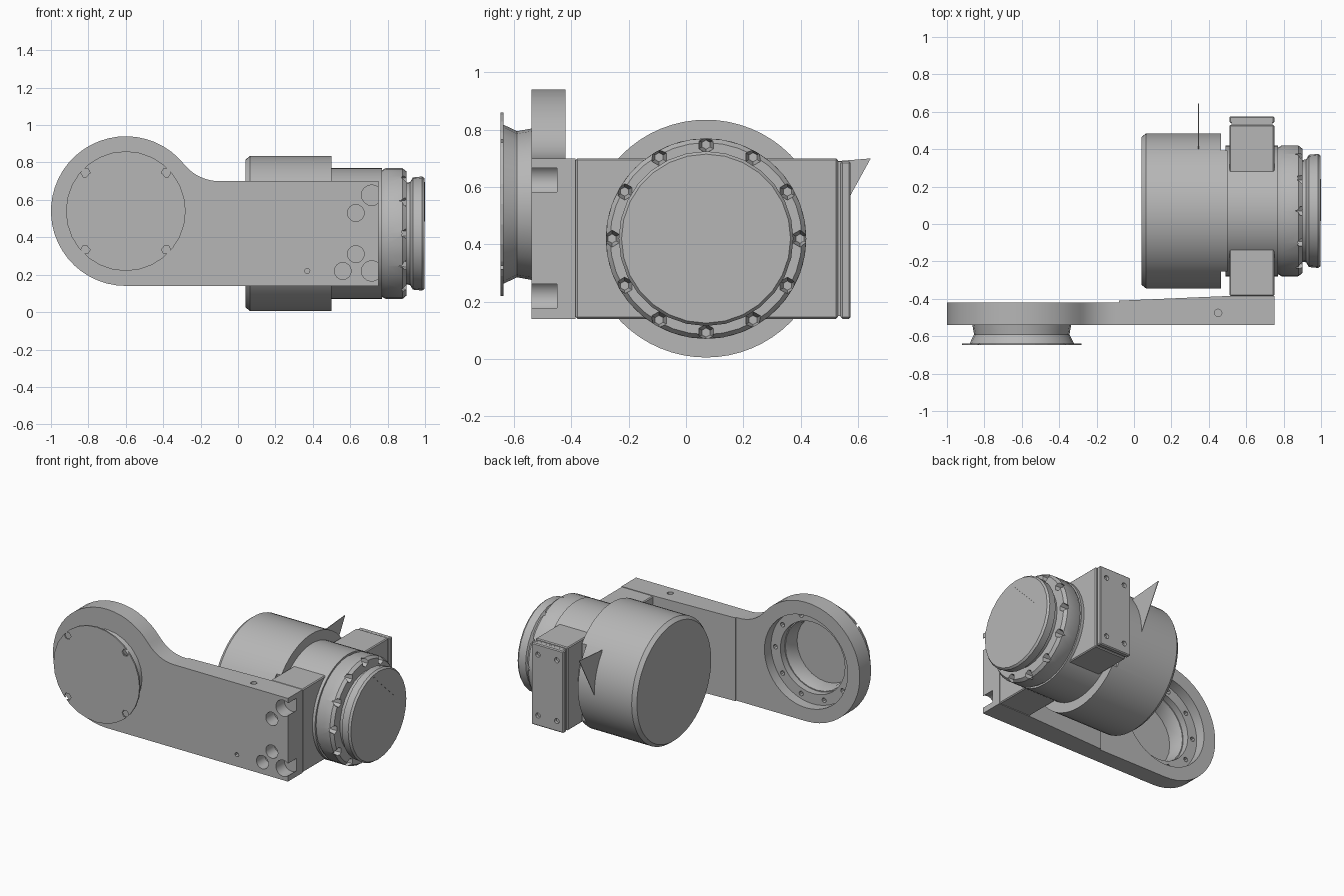
import bpy, bmesh, math
from math import sin, cos, pi, radians
from mathutils import Matrix, Vector

if "Cube" in bpy.data.objects:
    bpy.data.objects.remove(bpy.data.objects["Cube"])

grey = bpy.data.materials.new("machined grey")
grey.use_nodes = True
grey.diffuse_color = (0.47, 0.47, 0.47, 1)
grey.node_tree.nodes["Principled BSDF"].inputs["Base Color"].default_value = (0.47, 0.47, 0.47, 1)

AXIS_X = Matrix.Rotation(pi / 2, 4, 'Y')
AXIS_Y = Matrix.Rotation(-pi / 2, 4, 'X')
HUB = (-0.6, 0, 0.54)
MOTOR = (0, 0.07, 0.42)


def finish(name, bm):
    bmesh.ops.recalc_face_normals(bm, faces=bm.faces)
    mesh = bpy.data.meshes.new(name)
    bm.to_mesh(mesh)
    bm.free()
    mesh.materials.append(grey)
    ob = bpy.data.objects.new(name, mesh)
    bpy.context.collection.objects.link(ob)
    return ob


def activate(ob):
    bpy.ops.object.select_all(action='DESELECT')
    ob.select_set(True)
    bpy.context.view_layer.objects.active = ob


def smooth(ob):
    activate(ob)
    bpy.ops.object.shade_smooth_by_angle(angle=radians(30))


def apply(ob, mod):
    activate(ob)
    bpy.ops.object.modifier_apply(modifier=mod.name)


def cut(ob, bm):
    """Subtract the shapes in bm from ob."""
    cutter = finish("cutter", bm)
    cutter.hide_render = True
    mod = ob.modifiers.new("cut", 'BOOLEAN')
    mod.object = cutter
    mod.solver = 'EXACT'
    apply(ob, mod)
    bpy.data.objects.remove(cutter)


def bevel(ob, width, segments=1):
    mod = ob.modifiers.new("bevel", 'BEVEL')
    mod.width = width
    mod.segments = segments
    mod.limit_method = 'ANGLE'
    apply(ob, mod)


def lathe(bm, centre, axis, profile, seg=48, closed=False):
    """Turn (radius, distance along axis) points about an axis."""
    rings = []
    for r, t in profile:
        n = 1 if r == 0 else seg
        rings.append([bm.verts.new(Vector(centre) + axis @ Vector(
            (r * cos(2 * pi * i / seg), r * sin(2 * pi * i / seg), t))) for i in range(n)])
    pairs = list(zip(rings, rings[1:])) + ([(rings[-1], rings[0])] if closed else [])
    for a, b in pairs:
        for i in range(seg):
            j = (i + 1) % seg
            quad = [a[i % len(a)], a[j % len(a)], b[j % len(b)], b[i % len(b)]]
            bm.faces.new(list(dict.fromkeys(quad)))
    return bm


def rod(bm, centre, axis, r, t0, t1, seg=12, r2=None):
    return lathe(bm, centre, axis, [(0, t0), (r, t0), (r2 or r, t1), (0, t1)], seg)


def box(bm, lo, hi):
    lo, hi = Vector(lo), Vector(hi)
    m = Matrix.Translation((lo + hi) / 2) @ Matrix.Diagonal((*(hi - lo), 1))
    bmesh.ops.create_cube(bm, size=1, matrix=m)
    return bm


def prism(name, points, offset):
    bm = bmesh.new()
    face = bm.faces.new([bm.verts.new(p) for p in points])
    out = bmesh.ops.extrude_face_region(bm, geom=[face])["geom"]
    bmesh.ops.translate(bm, vec=offset, verts=[v for v in out if isinstance(v, bmesh.types.BMVert)])
    return finish(name, bm)


def arc(cx, cz, r, a0, a1, n):
    return [(cx + r * cos(radians(a0 + (a1 - a0) * i / n)), -0.54,
             cz + r * sin(radians(a0 + (a1 - a0) * i / n))) for i in range(n + 1)]


# Arm plate with round hub end and a fillet into the straight part
outline = arc(-0.6, 0.54, 0.4, 270, 38.66, 32) + arc(-0.1, 0.94, 0.24, 218.66, 270, 8)[1:]
outline += [(0.75, -0.54, 0.70), (0.75, -0.54, 0.14)]
arm = prism("arm_plate", outline, (0, 0.12, 0))

# Stepped hub bore, counterbored screw pockets and small pin holes
cut(arm, lathe(bmesh.new(), HUB, AXIS_Y,
               [(0, -0.6), (0.24, -0.6), (0.24, -0.49), (0.31, -0.49), (0.31, -0.38), (0, -0.38)]))
pockets = bmesh.new()
for x, z in [(0.63, 0.31), (0.56, 0.22), (0.715, 0.22), (0.63, 0.53), (0.715, 0.625)]:
    rod(pockets, (x, 0, z), AXIS_Y, 0.045 if x < 0.7 else 0.055, -0.6, -0.45, 16)
rod(pockets, (0.37, 0, 0.22), AXIS_Y, 0.014, -0.6, -0.51)
rod(pockets, (0.45, -0.475, 0), Matrix.Identity(4), 0.02, 0.67, 0.75)
for k in range(10):
    a = 2 * pi * k / 10
    rod(pockets, (-0.6 + 0.277 * cos(a), 0, 0.54 + 0.277 * sin(a)), AXIS_Y, 0.016, -0.52, -0.47, 8)
cut(arm, pockets)
smooth(arm)

# Tapered thickening on the back of the arm
prism("arm_back_wedge", [(-0.08, -0.42, 0.14), (-0.08, -0.41, 0.14), (0.5, -0.385, 0.14),
                         (0.75, -0.385, 0.14), (0.75, -0.42, 0.14)], (0, 0, 0.56))

# Hollow neck and thin cap in front of the hub
smooth(finish("hub_neck", lathe(bmesh.new(), HUB, AXIS_Y, [
    (0.265, -0.535), (0.255, -0.59), (0.28, -0.642), (0.22, -0.642), (0.22, -0.58), (0.235, -0.535)],
    24, True)))
cap = finish("hub_cap", rod(bmesh.new(), HUB, AXIS_Y, 0.32, -0.648, -0.638, 28))
holes = bmesh.new()
for sx in (-1, 1):
    for sz in (-1, 1):
        rod(holes, (-0.6 + sx * 0.215, 0, 0.54 + sz * 0.205), AXIS_Y, 0.025, -0.66, -0.62, 6)
cut(cap, holes)

# Motor drum, notched on both sides where it meets the block
drum = finish("motor_drum", lathe(bmesh.new(), MOTOR, AXIS_X, [
    (0, 0.04), (0.395, 0.04), (0.415, 0.065), (0.415, 0.5), (0, 0.5)], 64))
notches = bmesh.new()
for s in (-1, 1):
    y0, y1 = sorted((0.07 + s * 0.32, 0.07 + s * 0.5))
    box(notches, (0.465, y0, 0.16), (0.55, y1, 0.68))
cut(drum, notches)
smooth(drum)

# Square mounting block, spacer and end plate
block = finish("mount_block", box(bmesh.new(), (0.51, -0.385, 0.14), (0.75, 0.53, 0.70)))
bevel(block, 0.006)
finish("plate_spacer", box(bmesh.new(), (0.52, 0.52, 0.15), (0.74, 0.545, 0.69)))
plate = finish("end_plate", box(bmesh.new(), (0.51, 0.54, 0.14), (0.75, 0.575, 0.69)))
bevel(plate, 0.006)
holes = bmesh.new()
for x in (0.56, 0.70):
    for z in (0.21, 0.62):
        rod(holes, (x, 0, z), AXIS_Y, 0.017, 0.555, 0.6)
cut(plate, holes)

# Round housing passing through the block
smooth(finish("gear_housing", rod(bmesh.new(), MOTOR, AXIS_X, 0.35, 0.49, 0.77, 48)))

# Output flange with a ring of screw pockets
flange = finish("output_flange", lathe(bmesh.new(), MOTOR, AXIS_X, [
    (0, 0.755), (0.33, 0.755), (0.35, 0.79), (0.35, 0.88), (0.335, 0.9), (0, 0.9)], 36))
holes = bmesh.new()
for k in range(12):
    a = 2 * pi * k / 12
    rod(holes, (0, 0.07 + 0.328 * cos(a), 0.42 + 0.328 * sin(a)), AXIS_X, 0.016, 0.83, 0.93, 6, 0.035)
cut(flange, holes)
smooth(flange)

# Output disc on a narrow neck, with a fine slit mark
smooth(finish("output_disc", lathe(bmesh.new(), MOTOR, AXIS_X, [
    (0, 0.88), (0.27, 0.88), (0.275, 0.92), (0.3, 0.935), (0.305, 0.985), (0.295, 0.998), (0, 0.998)], 28)))
prism("disc_slit", [(0.996, 0.015, 0.695), (0.996, 0.04, 0.69), (0.996, 0.24, 0.485)], (0.004, 0, 0))

# Thin triangular fin at the back of the drum
prism("drum_fin", [(0.343, 0.645, 0.70), (0.343, 0.40, 0.68), (0.343, 0.48, 0.40)], (0.004, 0, 0))
